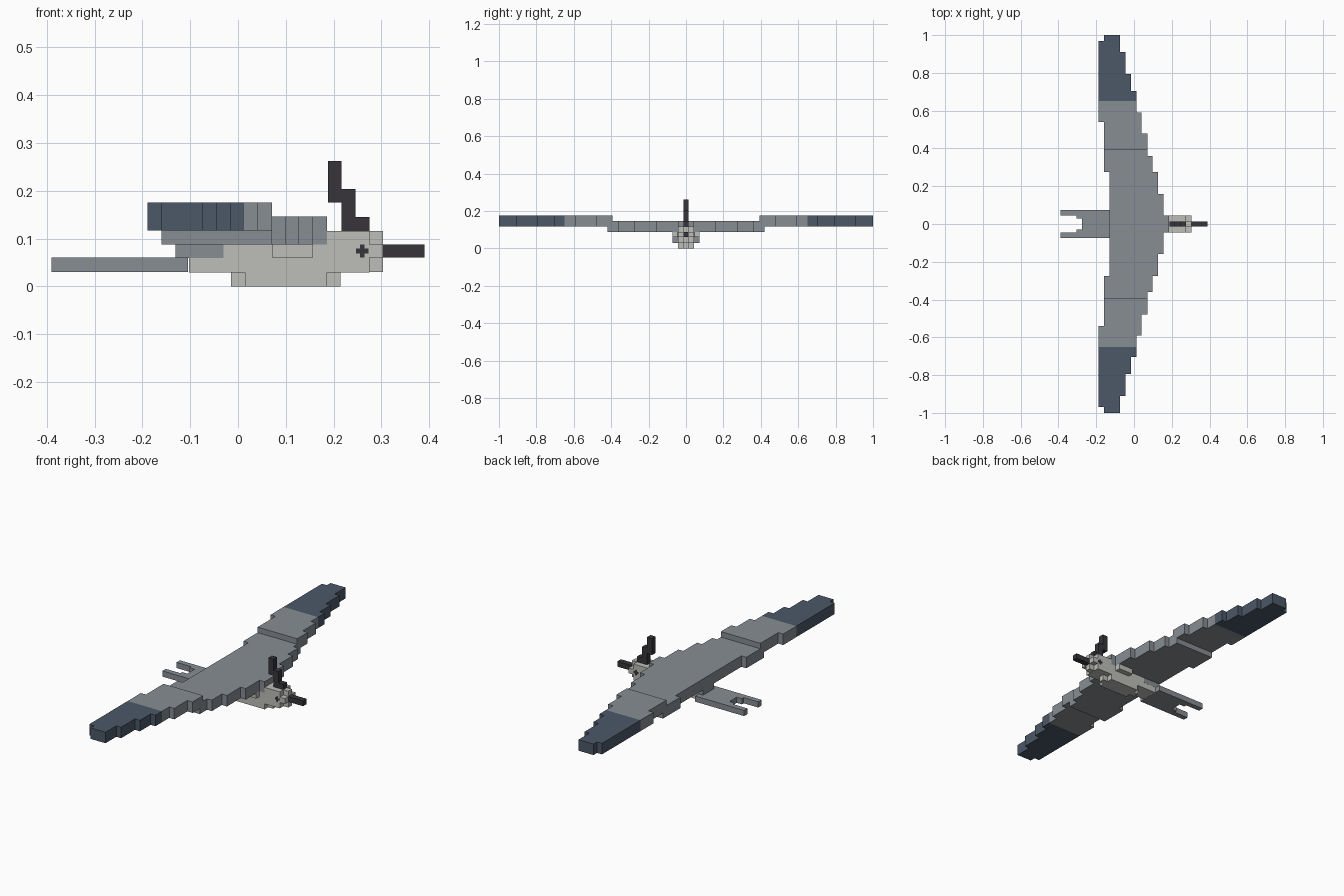
import bpy, bmesh

cube = bpy.data.objects.get("Cube")
if cube:
    bpy.data.objects.remove(cube, do_unlink=True)


def material(name, rgb):
    lin = [((c / 255 + 0.055) / 1.055) ** 2.4 for c in rgb] + [1.0]
    m = bpy.data.materials.new(name)
    m.use_nodes = True
    m.diffuse_color = lin
    bsdf = m.node_tree.nodes["Principled BSDF"]
    bsdf.inputs["Base Color"].default_value = lin
    bsdf.inputs["Roughness"].default_value = 0.9
    return m


GREY = material("feather grey", (135, 141, 148))
SLATE = material("wing tip slate", (76, 88, 104))
PALE = material("pale belly", (189, 189, 184))
DARK = material("beak charcoal", (55, 53, 58))


def prism(name, outline, axis, lo, hi, mat):
    """Extrude a 2D outline: axis 'z' takes (x, y) points, axis 'y' takes (x, z)."""
    bm = bmesh.new()
    place = (lambda a, b, t: (a, b, t)) if axis == "z" else (lambda a, b, t: (a, t, b))
    face = bm.faces.new([bm.verts.new(place(a, b, lo)) for a, b in outline])
    new = bmesh.ops.extrude_face_region(bm, geom=[face])["geom"]
    offset = (0, 0, hi - lo) if axis == "z" else (0, hi - lo, 0)
    bmesh.ops.translate(bm, vec=offset,
                        verts=[v for v in new if isinstance(v, bmesh.types.BMVert)])
    bmesh.ops.recalc_face_normals(bm, faces=bm.faces)
    mesh = bpy.data.meshes.new(name)
    bm.to_mesh(mesh)
    bm.free()
    mesh.materials.append(mat)
    ob = bpy.data.objects.new(name, mesh)
    bpy.context.collection.objects.link(ob)
    return ob


def box(name, x0, x1, w, z0, z1, mat):
    """Box centred on y = 0 with half width w."""
    return prism(name, [(x0, -w), (x1, -w), (x1, w), (x0, w)], "z", z0, z1, mat)


# Stepped wing edges: (outer limit of |y|, x of the edge)
LEAD = [(.044, .186), (.16, .157), (.275, .128), (.36, .099), (.48, .071), (.59, .041),
        (.705, .012), (.795, -.016), (.91, -.045), (1.0, -.073)]
TRAIL = [(.275, -.131), (.54, -.16), (.97, -.189), (1.0, -.16)]


def steps(edge, y0, y1):
    pts, start = [], 0.0
    for end, x in edge:
        a, b = max(start, y0), min(end, y1)
        if b > a:
            pts += [(x, a), (x, b)]
        start = end
    return pts


def wing_section(name, y0, y1, z0, z1, mat, side):
    outline = steps(LEAD, y0, y1) + steps(TRAIL, y0, y1)[::-1]
    prism(name, [(x, side * y) for x, y in outline], "z", z0, z1, mat)


# Wings, mirrored across y = 0
for label, s in (("near", -1), ("far", 1)):
    wing_section(label + "_inner_wing", 0, .42, .088, .146, GREY, s)
    wing_section(label + "_outer_wing", .392, .65, .117, .175, GREY, s)
    wing_section(label + "_wing_tip", .65, 1.0, .117, .175, SLATE, s)

# Forked tail
half = [(-.105, .073), (-.39, .073), (-.39, .045), (-.305, .045), (-.305, .03), (-.275, .03)]
prism("tail", half + [(x, -y) for x, y in reversed(half)], "z", .03, .06, GREY)
box("tail_base", -.131, -.03, .0445, .0595, .09, GREY)

# Body
box("lower_body", -.103, .275, .044, .029, .06, PALE)
box("upper_body", -.075, .275, .044, .06, .09, PALE)
box("shoulders", .071, .157, .073, .06, .09, PALE)
box("belly", .015, .186, .044, 0, .03, PALE)
box("belly_keel", -.015, .215, .015, 0, .03, PALE)

# Head
box("head", .186, .275, .044, .088, .116, PALE)
box("face_ridge", .27, .304, .015, .03, .116, PALE)
box("cheeks", .27, .304, .044, .06, .088, PALE)
box("beak", .30, .39, .0145, .06, .088, DARK)

# Stepped crest
crest = [(.275, .115), (.275, .145), (.246, .145), (.246, .204), (.217, .204),
         (.217, .262), (.188, .262), (.188, .175), (.217, .175), (.217, .115)]
prism("crest", crest, "y", -.0145, .0145, DARK)

# Plus-shaped eyes on both sides of the head
a, b = .0135, .005
plus = [(a, -b), (a, b), (b, b), (b, a), (-b, a), (-b, b),
        (-a, b), (-a, -b), (-b, -b), (-b, -a), (b, -a), (b, -b)]
for label, s in (("near", -1), ("far", 1)):
    prism(label + "_eye", [(.26 + x, .074 + z) for x, z in plus], "y",
          s * .042, s * .0455, DARK)
